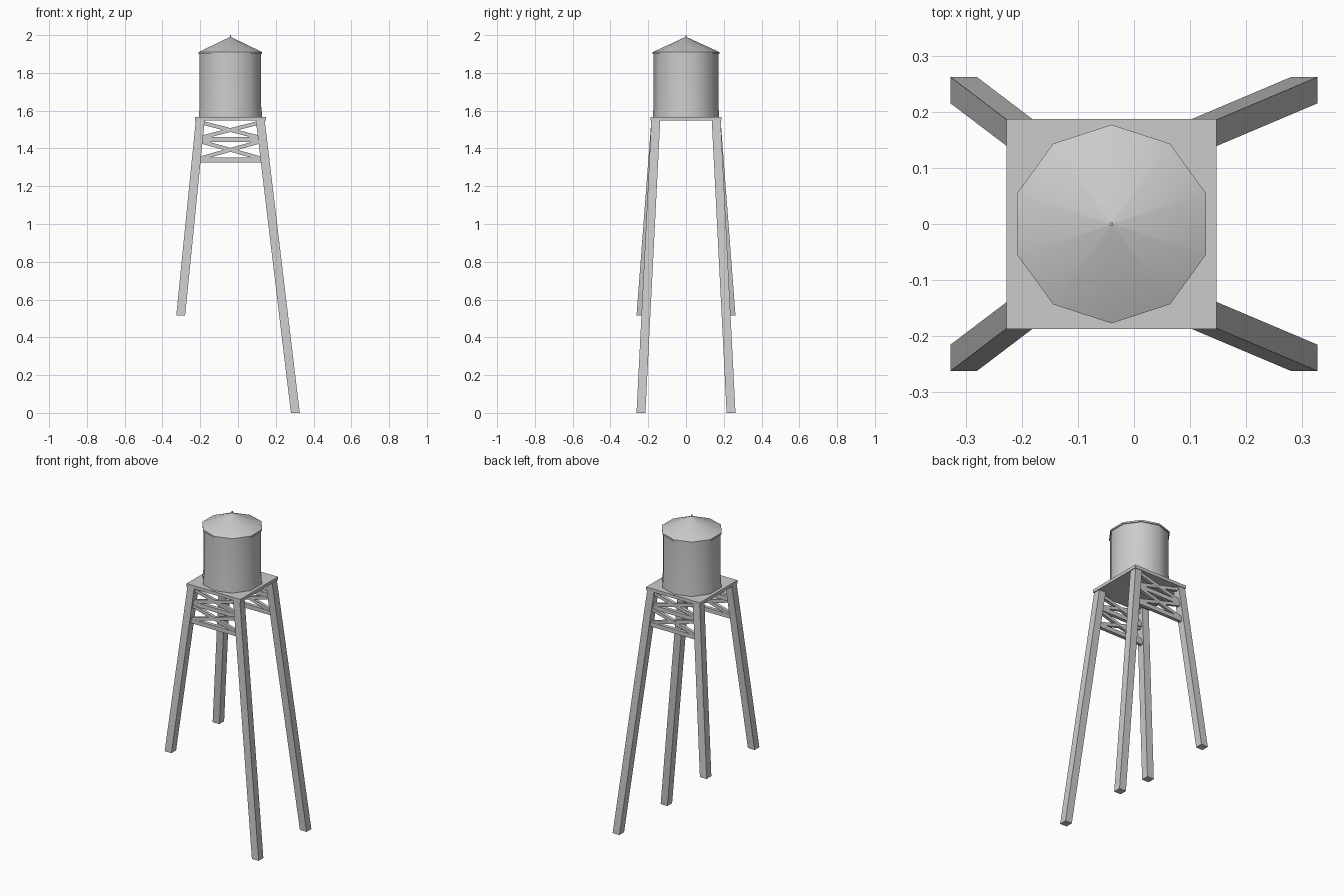
import bpy, bmesh, math
from mathutils import Vector

if "Cube" in bpy.data.objects:
    bpy.data.objects.remove(bpy.data.objects["Cube"])

CX = -0.04


def finish(bm, name, smooth=False):
    bmesh.ops.recalc_face_normals(bm, faces=bm.faces)
    me = bpy.data.meshes.new(name)
    bm.to_mesh(me)
    bm.free()
    ob = bpy.data.objects.new(name, me)
    bpy.context.collection.objects.link(ob)
    if smooth:
        bpy.ops.object.select_all(action='DESELECT')
        bpy.context.view_layer.objects.active = ob
        ob.select_set(True)
        bpy.ops.object.shade_smooth_by_angle(angle=math.radians(40))
    return ob


def loft(name, rings, smooth=False):
    """Skin a list of equal-sized vertex rings and cap both ends."""
    bm = bmesh.new()
    vs = [[bm.verts.new(p) for p in ring] for ring in rings]
    n = len(vs[0])
    for a, b in zip(vs, vs[1:]):
        for i in range(n):
            j = (i + 1) % n
            bm.faces.new((a[i], a[j], b[j], b[i]))
    bm.faces.new(vs[0])
    bm.faces.new(vs[-1])
    return finish(bm, name, smooth)


def square(x, y, z, h):
    return [(x - h, y - h, z), (x + h, y - h, z), (x + h, y + h, z), (x - h, y + h, z)]


def decagon(r, z):
    angles = [math.radians(90 + 36 * i) for i in range(10)]
    return [(CX + r * math.cos(a), r * math.sin(a), z) for a in angles]


def beam(name, p, q, height, depth):
    """Bar in the xz plane from p to q."""
    p, q = Vector(p), Vector(q)
    d = (q - p).normalized()
    up = Vector((-d.z, 0, d.x)) * height / 2
    side = Vector((0, depth / 2, 0))
    return loft(name, [[c - up - side, c + up - side, c + up + side, c - up + side] for c in (p, q)])


# Tank with a slightly flared foot
loft("tank", [decagon(r, z) for r, z in
              ((0.176, 1.565), (0.176, 1.58), (0.171, 1.625), (0.171, 1.905))], True)

# Conical roof with thin rim
loft("roof", [decagon(r, z) for r, z in
              ((0.177, 1.9), (0.177, 1.91), (0.003, 1.99))], True)
loft("finial", [square(CX, 0, z, 0.003) for z in (1.98, 2.0)])

# Platform
loft("platform", [square(CX, 0, z, 0.187) for z in (1.547, 1.567)])

# Splayed legs: short pair on the left, long pair on the right
for side, top_x, foot_x, foot_z in (("left", -0.2, -0.3035, 0.515), ("right", 0.118, 0.3035, 0.0)):
    for face, s in (("front", -1), ("back", 1)):
        loft(f"{face}_{side}_leg", [square(foot_x, s * 0.2385, foot_z, 0.0235),
                                    square(top_x, s * 0.16, 1.548, 0.0235)])

# Cross bracing on the front and back
for face, s in (("front", -1), ("back", 1)):
    for tier, z0, z1 in (("lower", 1.338, 1.447), ("upper", 1.447, 1.548)):
        y = s * (0.16 + (1.548 - z0) * 0.06)
        l, r = CX - 0.166, CX + 0.166
        beam(f"{face}_{tier}_rail", (l, y, z0), (r, y, z0), 0.026, 0.022)
        beam(f"{face}_{tier}_brace_a", (l, y, z0 + 0.008), (r, y, z1 - 0.008), 0.02, 0.02)
        beam(f"{face}_{tier}_brace_b", (l, y, z1 - 0.008), (r, y, z0 + 0.008), 0.02, 0.018)
